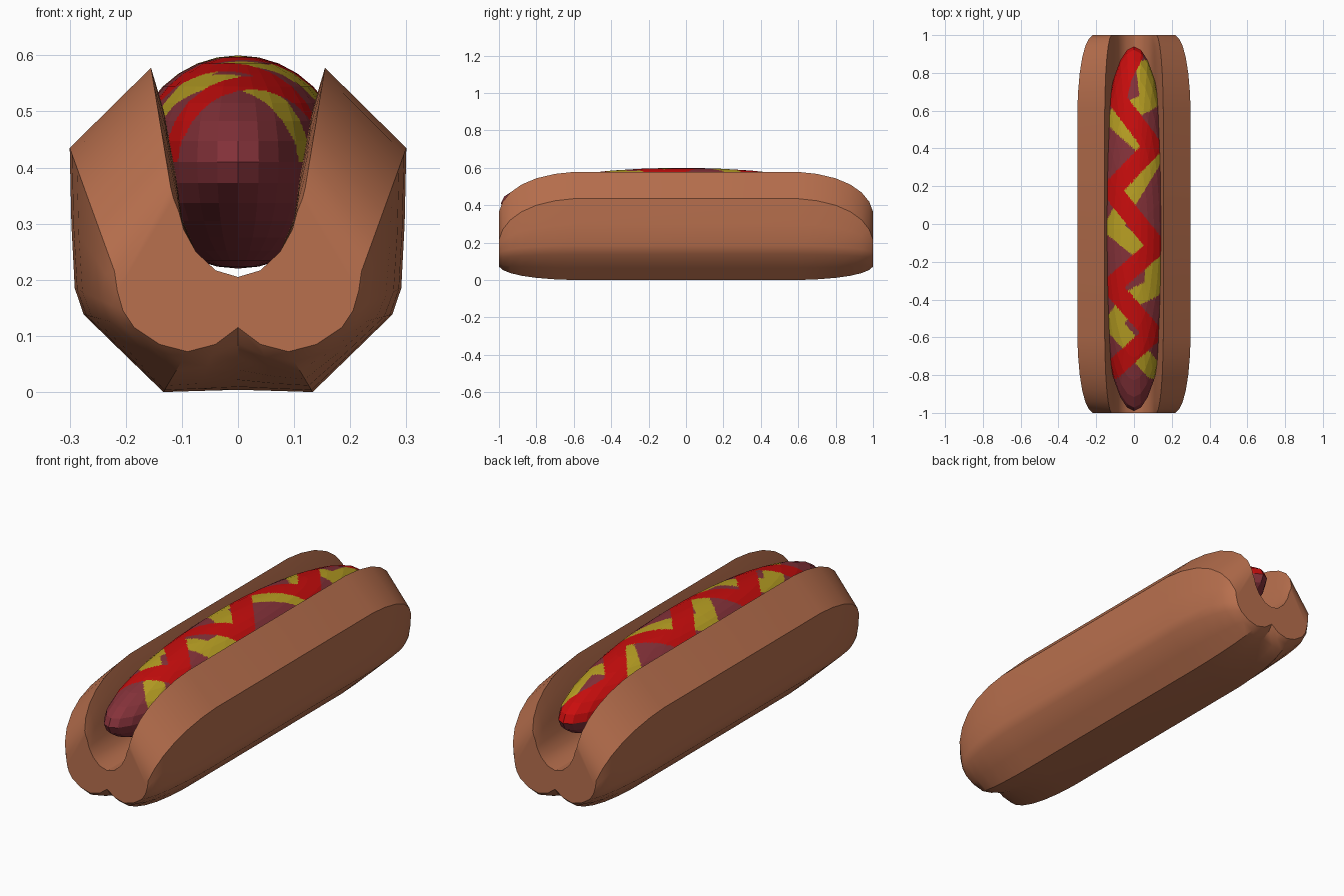
import bpy, bmesh, math
from mathutils import Vector
from mathutils.geometry import intersect_point_line

if "Cube" in bpy.data.objects:
    bpy.data.objects.remove(bpy.data.objects["Cube"])


def material(name, rgb):
    m = bpy.data.materials.new(name)
    m.diffuse_color = (*rgb, 1)
    m.use_nodes = True
    m.node_tree.nodes["Principled BSDF"].inputs["Base Color"].default_value = m.diffuse_color
    return m


def finish(bm, name, mats):
    me = bpy.data.meshes.new(name)
    bm.to_mesh(me)
    bm.free()
    ob = bpy.data.objects.new(name, me)
    bpy.context.collection.objects.link(ob)
    for m in mats:
        me.materials.append(m)
    return ob


bread = material("toasted_bread", (0.485, 0.162, 0.076))
meat = material("sausage_brown", (0.235, 0.032, 0.042))
red = material("ketchup_red", (0.578, 0.004, 0.004))
yellow = material("mustard_yellow", (0.485, 0.352, 0.017))

# Bun: half section from bottom centre, up the outside, down into the groove
middle = [(0, .004), (.07, .002), (.133, 0), (.2, .065), (.275, .138), (.291, .185),
          (.297, .3), (.3, .435), (.155, .578), (.132, .5), (.112, .4), (.1, .31),
          (.075, .25), (.04, .217), (0, .205)]
end = [(0, .115), (.04, .085), (.09, .072), (.14, .085), (.185, .115), (.205, .145),
       (.215, .18), (.22, .215), (.12, .365), (.115, .345), (.105, .32), (.097, .29),
       (.075, .25), (.04, .217), (0, .205)]
# (distance from centre, blend towards the end section)
steps = [(.6, 0), (.7, .05), (.8, .16), (.88, .32), (.94, .52), (.98, .75), (1, 1)]
stations = [(-y, t) for y, t in reversed(steps)] + steps

bm = bmesh.new()
rings = []
for y, t in stations:
    half = [(a[0] + (b[0] - a[0]) * t, a[1] + (b[1] - a[1]) * t) for a, b in zip(middle, end)]
    loop = half + [(-x, z) for x, z in half[-2:0:-1]]
    rings.append([bm.verts.new((x, y, z)) for x, z in loop])
for r, s in zip(rings, rings[1:]):
    for i in range(len(r)):
        j = (i + 1) % len(r)
        bm.faces.new((r[i], r[j], s[j], s[i]))
bm.faces.new(rings[0])
bm.faces.new(rings[-1])
bmesh.ops.recalc_face_normals(bm, faces=bm.faces[:])
bun = finish(bm, "bun", [bread])
bpy.context.view_layer.objects.active = bun
bun.select_set(True)
bpy.ops.object.shade_smooth_by_angle(angle=math.radians(30))

# Sauce paths, seen from above
ketchup = [(0, .9), (-.06, .78), (-.09, .66), (.1, .41), (-.12, .18), (.12, -.12),
           (-.12, -.33), (.1, -.58), (-.11, -.77)]
mustard = [(.06, .82), (.08, .65), (-.11, .56), (.11, .36), (-.03, .13), (-.11, -.02),
           (.11, -.2), (.1, -.34), (-.02, -.4), (-.11, -.53), (.1, -.77)]


def near(p, path, width):
    for a, b in zip(path, path[1:]):
        a, b = Vector((*a, 0)), Vector((*b, 0))
        q, f = intersect_point_line(p, a, b)
        q = a.lerp(b, min(1, max(0, f)))
        if (p - q).length < width:
            return True
    return False


# Sausage: stretched faceted ball, upper half finely cut so the sauces can be coloured
bm = bmesh.new()
bmesh.ops.create_uvsphere(bm, u_segments=32, v_segments=16, radius=1)
for v in bm.verts:
    v.co = (v.co.x * .19, v.co.y * .965 - .025, v.co.z * .19 + .41)
edges = [e for e in bm.edges if min(v.co.z for v in e.verts) > .4]
bmesh.ops.subdivide_edges(bm, edges=edges, cuts=11, use_grid_fill=True)
for f in bm.faces:
    c = f.calc_center_median()
    if c.z > .41:
        p = Vector((c.x, c.y, 0))
        if near(p, ketchup, .05):
            f.material_index = 1
        elif near(p, mustard, .048):
            f.material_index = 2
finish(bm, "sausage", [meat, red, yellow])
